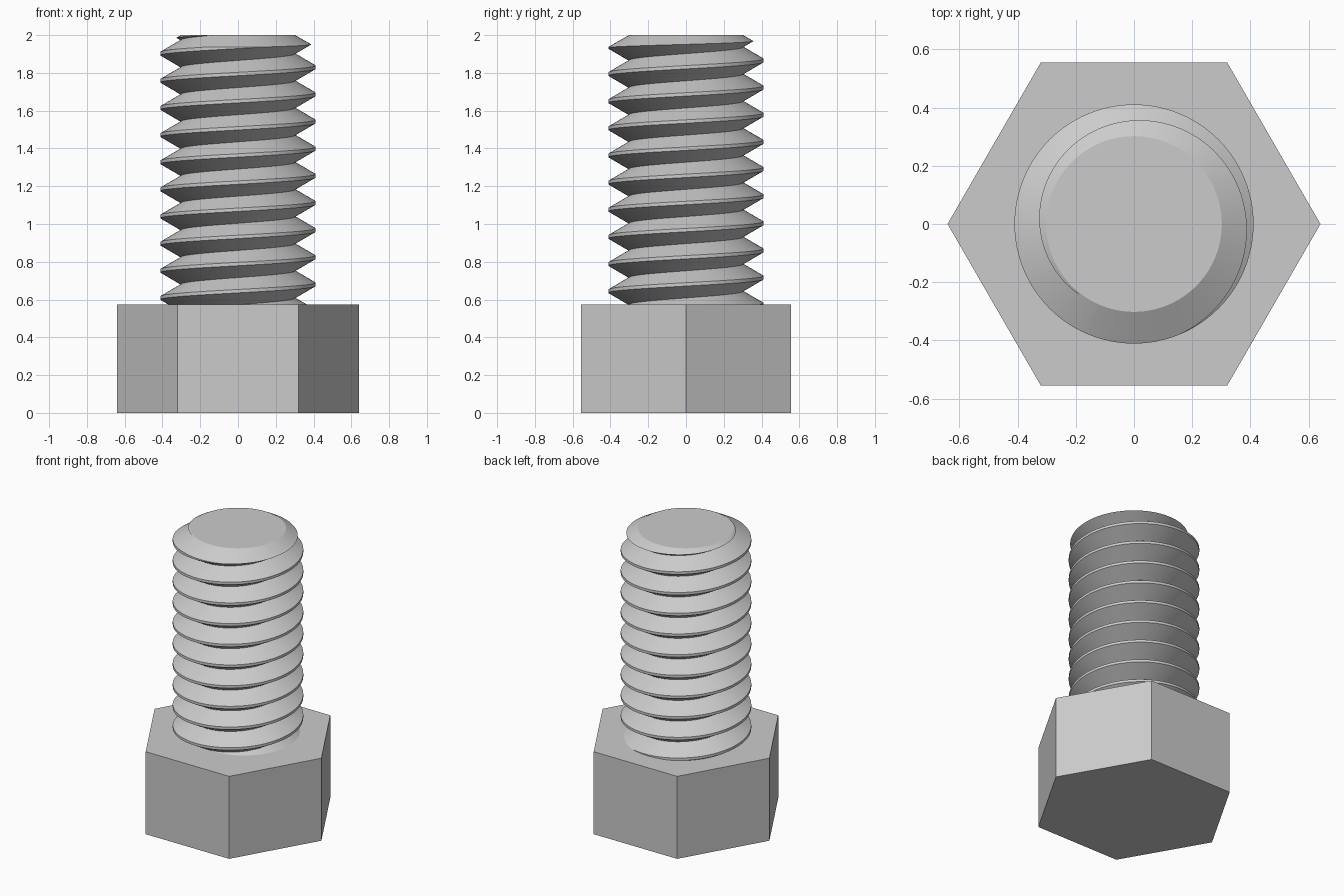
import bpy
import bmesh
from math import cos, sin, tau, pi

cube = bpy.data.objects.get("Cube")
if cube:
    bpy.data.objects.remove(cube, do_unlink=True)

HEAD_TOP, TOP = 0.573, 2.0
HEX_R, CREST_R, ROOT_R = 0.641, 0.411, 0.303
PITCH, CREST_Z, CREST_HALF = 0.1437, 1.83, 0.009
SEGMENTS = 96

steel = bpy.data.materials.new("grey_steel")
steel.use_nodes = True
grey = (0.6, 0.6, 0.6, 1)
steel.diffuse_color = grey
steel.node_tree.nodes["Principled BSDF"].inputs["Base Color"].default_value = grey


def add_object(name, bm):
    bmesh.ops.recalc_face_normals(bm, faces=bm.faces)
    mesh = bpy.data.meshes.new(name)
    bm.to_mesh(mesh)
    bm.free()
    mesh.materials.append(steel)
    obj = bpy.data.objects.new(name, mesh)
    bpy.context.collection.objects.link(obj)
    return obj


def lathe(name, sides, rings):
    """Closed solid from (radius, z) rings."""
    bm = bmesh.new()
    loops = [[bm.verts.new((r * cos(tau * i / sides), r * sin(tau * i / sides), z))
              for i in range(sides)] for r, z in rings]
    for a, b in zip(loops, loops[1:]):
        for i in range(sides):
            j = (i + 1) % sides
            bm.faces.new((a[i], a[j], b[j], b[i]))
    bm.faces.new(loops[0][::-1])
    bm.faces.new(loops[-1])
    return add_object(name, bm)


# Hexagonal head
lathe("hex_head", 6, [(HEX_R, 0), (HEX_R, HEAD_TOP)])

# Threaded shank: V profile swept along a right-handed helix
profile = [(ROOT_R, -PITCH / 2), (CREST_R, -CREST_HALF), (CREST_R, CREST_HALF)]
points = [(r, CREST_Z + turn * PITCH + dz) for turn in range(-11, 4) for r, dz in profile]
bm = bmesh.new()
columns = []
for i in range(SEGMENTS):
    a = tau * i / SEGMENTS
    columns.append([bm.verts.new((r * cos(a), r * sin(a), z + PITCH * i / SEGMENTS))
                    for r, z in points])
# the last column meets the first one a full turn higher
columns.append(columns[0][len(profile):])
for a, b in zip(columns, columns[1:]):
    for k in range(min(len(a), len(b)) - 1):
        bm.faces.new((a[k], b[k], b[k + 1], a[k + 1]))
bmesh.ops.triangulate(bm, faces=bm.faces)

# Trim both ends flat and close them
for z, direction in ((HEAD_TOP - 0.08, -1), (TOP + 0.06, 1)):
    bmesh.ops.bisect_plane(bm, geom=bm.verts[:] + bm.edges[:] + bm.faces[:],
                           plane_co=(0, 0, z), plane_no=(0, 0, direction), clear_outer=True)
bmesh.ops.holes_fill(bm, edges=[e for e in bm.edges if e.is_boundary], sides=0)
shank = add_object("threaded_shank", bm)

# Chamfered tip
slope, low = 1.75, 0.4
cutter = lathe("tip_chamfer_cutter", SEGMENTS,
               [(ROOT_R - 0.001 + slope * (TOP - low), low), (ROOT_R - 0.001, TOP)])
cutter.hide_render = True
mod = shank.modifiers.new("chamfer", 'BOOLEAN')
mod.operation = 'INTERSECT'
mod.solver = 'EXACT'
mod.object = cutter
bpy.ops.object.select_all(action='DESELECT')
shank.select_set(True)
bpy.context.view_layer.objects.active = shank
bpy.ops.object.modifier_apply(modifier=mod.name)
bpy.data.objects.remove(cutter, do_unlink=True)
bpy.ops.object.shade_smooth_by_angle(angle=pi / 8)
